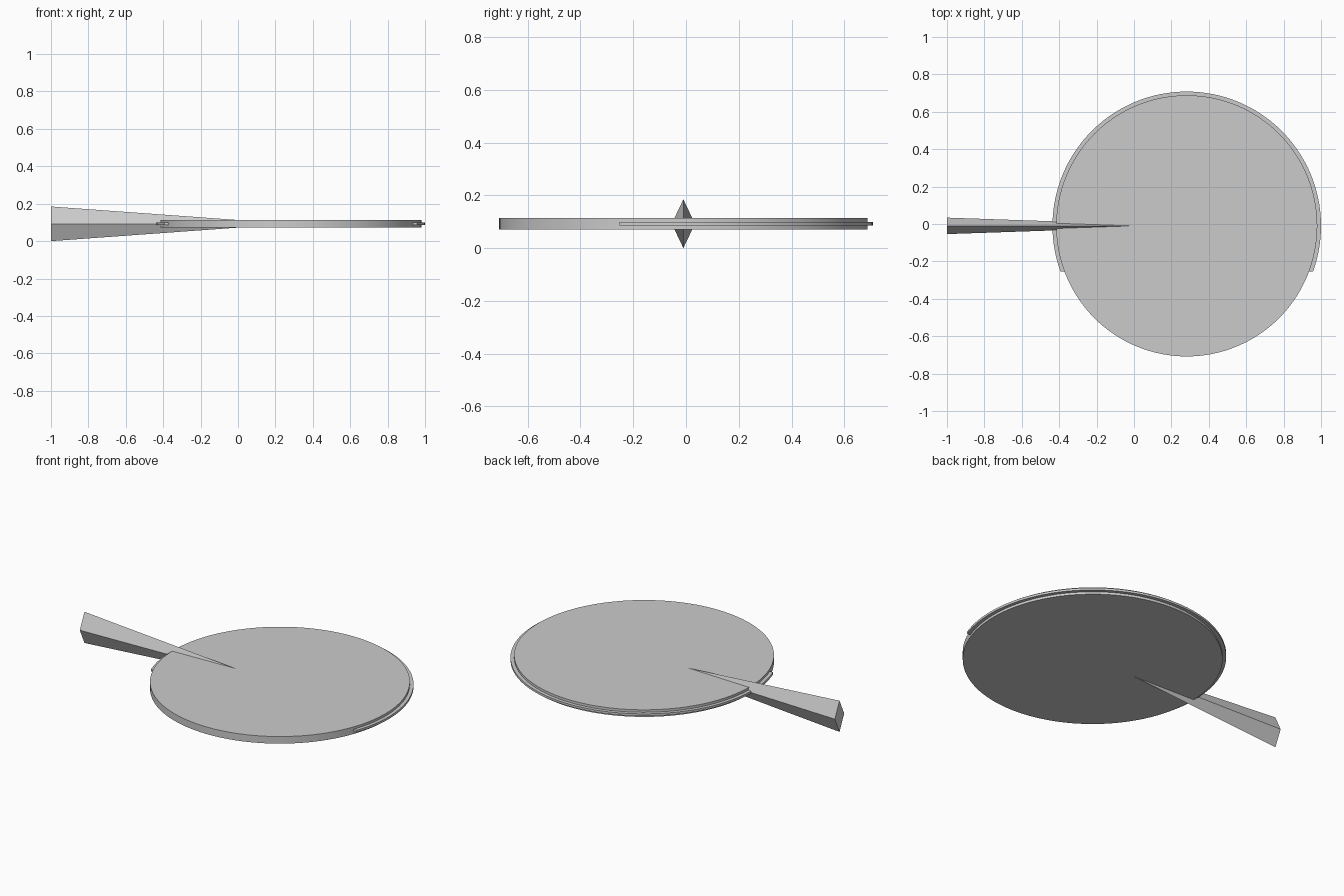
import bpy, bmesh, math
from mathutils import Matrix, Vector

cube = bpy.data.objects.get("Cube")
if cube:
    bpy.data.objects.remove(cube, do_unlink=True)

CENTRE = Vector((0.282, -0.01, 0.0925))
DISC_R, RIM_R = 0.698, 0.718

grey = bpy.data.materials.new("plain grey")
grey.use_nodes = True
grey.diffuse_color = (0.6, 0.6, 0.6, 1)
grey.node_tree.nodes["Principled BSDF"].inputs["Base Color"].default_value = grey.diffuse_color


def finish(name, bm, smooth=True):
    bmesh.ops.recalc_face_normals(bm, faces=bm.faces)
    mesh = bpy.data.meshes.new(name)
    bm.to_mesh(mesh)
    bm.free()
    mesh.materials.append(grey)
    obj = bpy.data.objects.new(name, mesh)
    obj.location = CENTRE
    bpy.context.collection.objects.link(obj)
    if smooth:
        bpy.ops.object.select_all(action='DESELECT')
        obj.select_set(True)
        bpy.context.view_layer.objects.active = obj
        bpy.ops.object.shade_smooth_by_angle(angle=math.radians(30))
    return obj


# Round flat disc
bm = bmesh.new()
bmesh.ops.create_cone(bm, cap_ends=True, segments=128, radius1=DISC_R,
                      radius2=DISC_R, depth=0.042)
finish("disc", bm)

# Thin rim fin around the back, cut straight across at both ends
bm = bmesh.new()
inner, half = DISC_R - 0.01, 0.0065
loop = [bm.verts.new((r, 0, z)) for r, z in
        ((inner, -half), (RIM_R, -half), (RIM_R, half), (inner, half))]
edges = [bm.edges.new((loop[i], loop[(i + 1) % 4])) for i in range(4)]
bmesh.ops.spin(bm, geom=loop + edges, axis=(0, 0, 1), cent=(0, 0, 0),
               angle=math.tau, steps=128, use_merge=False)
bmesh.ops.remove_doubles(bm, verts=bm.verts, dist=0.0001)
cut = bmesh.ops.bisect_plane(bm, geom=bm.verts[:] + bm.edges[:] + bm.faces[:],
                             plane_co=(0, -0.243, 0), plane_no=(0, -1, 0),
                             clear_outer=True)
ends = [e for e in cut["geom_cut"] if isinstance(e, bmesh.types.BMEdge)]
bmesh.ops.holes_fill(bm, edges=ends, sides=4)
finish("rim_fin", bm)

# Diamond-section handle tapering to a point at the disc centre
bm = bmesh.new()
length = 1 + CENTRE.x
shape = (Matrix.Translation((-length / 2, 0, 0))
         @ Matrix.Rotation(math.pi / 2, 4, 'Y')
         @ Matrix.Diagonal((0.0925, 0.044, 1, 1)))
bmesh.ops.create_cone(bm, cap_ends=True, segments=4, radius1=1, radius2=0,
                      depth=length, matrix=shape)
bmesh.ops.remove_doubles(bm, verts=bm.verts, dist=0.0001)
finish("handle", bm, smooth=False)
